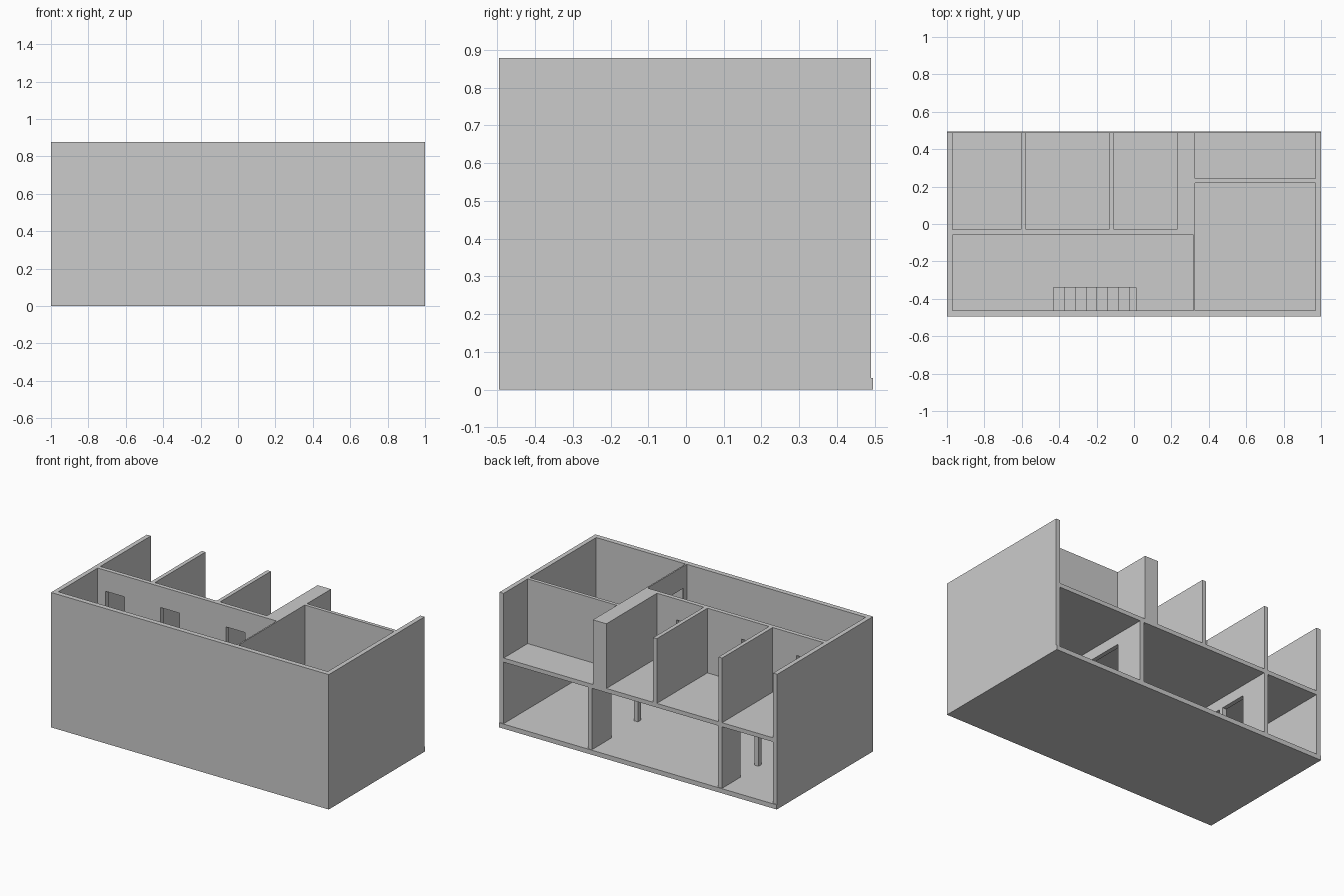
import bpy, bmesh
from mathutils import Vector

if "Cube" in bpy.data.objects:
    bpy.data.objects.remove(bpy.data.objects["Cube"])

FLOOR, CEIL, UPPER, TOP = 0.03, 0.43, 0.457, 0.878
FRONT, BACK, INNER = -0.495, 0.49, -0.462


def box(name, x, y, z):
    bm = bmesh.new()
    bmesh.ops.create_cube(bm, size=1)
    for v in bm.verts:
        v.co = Vector([r[0] if c < 0 else r[1] for c, r in zip(v.co, (x, y, z))])
    me = bpy.data.meshes.new(name)
    bm.to_mesh(me)
    bm.free()
    ob = bpy.data.objects.new(name, me)
    bpy.context.collection.objects.link(ob)
    return ob


def cut(ob, *ranges):
    # Subtract a box-shaped opening, then discard the cutter
    c = box("opening_cutter", *ranges)
    c.hide_render = True
    m = ob.modifiers.new("opening", 'BOOLEAN')
    m.operation = 'DIFFERENCE'
    m.solver = 'EXACT'
    m.object = c
    bpy.context.view_layer.objects.active = ob
    bpy.ops.object.modifier_apply(modifier=m.name)
    bpy.data.objects.remove(c)


# Outer shell
box("ground_floor", (-1, 1), (FRONT, 0.495), (0, FLOOR))
box("front_wall", (-1, 1), (FRONT, INNER), (FLOOR, TOP))
for side, x in (("left", (-1, -0.97)), ("right", (0.97, 1))):
    box(side + "_wall", x, (INNER, BACK), (FLOOR, TOP))

# Upper floor with stairwell
slab = box("upper_floor", (-0.97, 0.97), (INNER, BACK), (CEIL, UPPER))
cut(slab, (-0.43, 0.01), (-0.6, -0.34), (CEIL - 0.1, UPPER + 0.1))

# Ground floor partitions with paired openings and a post between
for name, x, gaps in (
        ("ground_left_partition", (-0.603, -0.575), ((0.115, 0.3), (-0.1, 0.085))),
        ("ground_right_partition", (0.335, 0.364), ((0.015, 0.288), (-0.26, -0.015)))):
    wall = box(name, x, (INNER, BACK), (FLOOR, CEIL))
    for g in gaps:
        cut(wall, (x[0] - 0.1, x[1] + 0.1), g, (FLOOR - 0.1, 0.362))

# Corridor wall with three doorways
corridor = box("corridor_wall", (-0.97, 0.23), (-0.058, -0.03), (UPPER, TOP))
for x in (-0.913, -0.516, -0.047):
    cut(corridor, (x, x + 0.137), (-0.2, 0.1), (UPPER - 0.1, 0.742))

# Upper room dividers
for name, x in (("left_divider", (-0.603, -0.577)), ("middle_divider", (-0.133, -0.107))):
    box(name, x, (-0.03, BACK), (UPPER, TOP))
box("thick_divider", (0.23, 0.327), (-0.058, BACK), (UPPER, TOP))

# Thin side-room wall with its doorway, and the balcony wall
thin = box("side_room_wall", (0.318, 0.327), (INNER, -0.058), (UPPER, TOP))
cut(thin, (0.2, 0.4), (-0.43, -0.29), (UPPER - 0.1, 0.735))
box("balcony_wall", (0.327, 0.97), (0.22, 0.243), (UPPER, TOP))

# Staircase rising to the left
steps, run = 8, 0.0583
rise = (UPPER - FLOOR) / (steps + 1)
for i in range(steps):
    x = -0.43 + i * run
    box(f"stair_step_{i + 1}", (x, x + run), (INNER, -0.34),
        (FLOOR, FLOOR + rise * (steps - i)))
